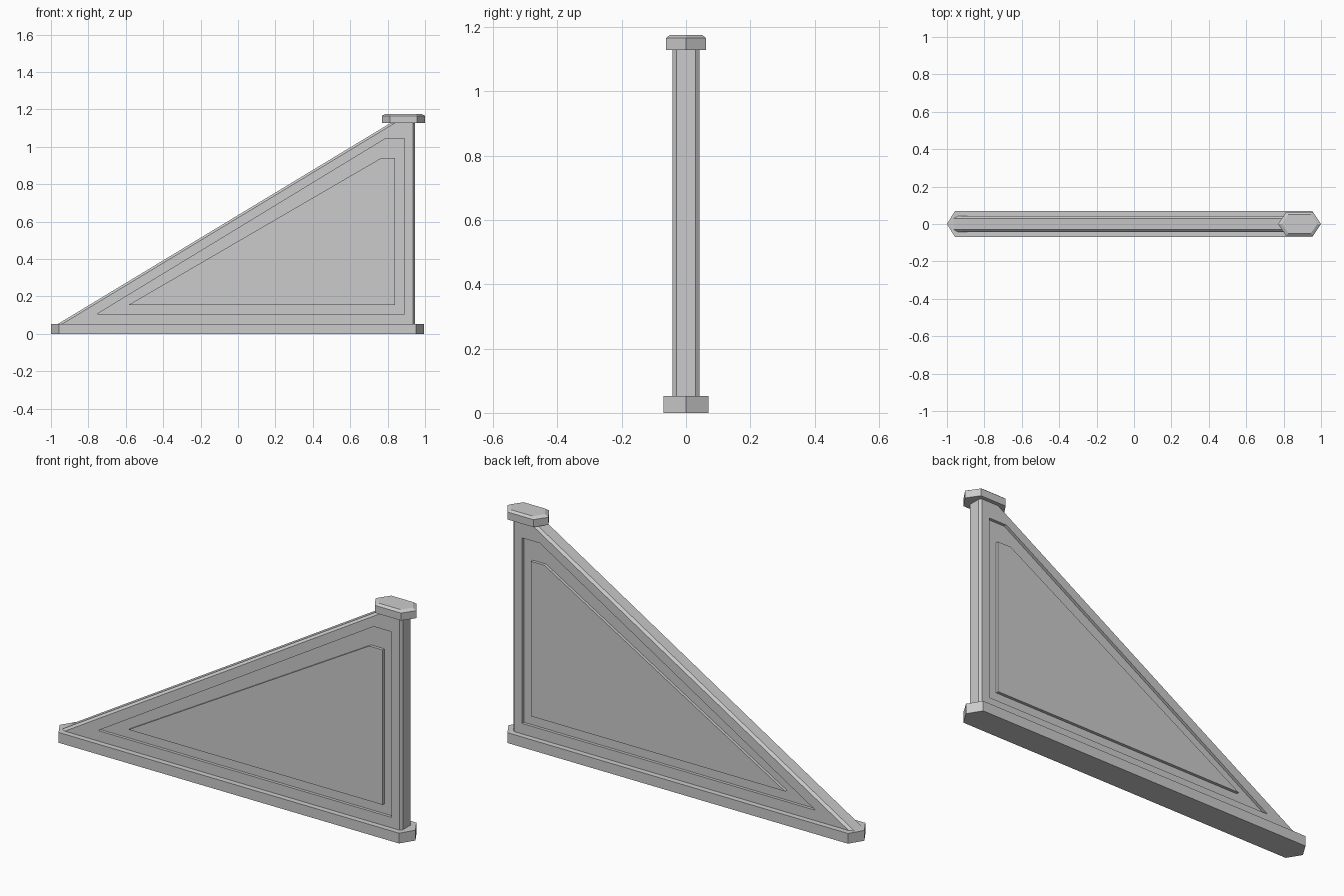
import bpy
import bmesh

cube = bpy.data.objects.get("Cube")
if cube:
    bpy.data.objects.remove(cube, do_unlink=True)

grey = bpy.data.materials.new("plain grey")
grey.use_nodes = True
colour = (0.6, 0.6, 0.6, 1)
grey.diffuse_color = colour
grey.node_tree.nodes["Principled BSDF"].inputs["Base Color"].default_value = colour


def loft(name, rings):
    """Join equal rings of points with quads and close both ends."""
    bm = bmesh.new()
    loops = [[bm.verts.new(p) for p in ring] for ring in rings]
    for a, b in zip(loops, loops[1:]):
        for i in range(len(a)):
            j = (i + 1) % len(a)
            bm.faces.new((a[i], a[j], b[j], b[i]))
    bm.faces.new(loops[0])
    bm.faces.new(loops[-1])
    bmesh.ops.recalc_face_normals(bm, faces=bm.faces)
    mesh = bpy.data.meshes.new(name)
    bm.to_mesh(mesh)
    bm.free()
    mesh.materials.append(grey)
    obj = bpy.data.objects.new(name, mesh)
    bpy.context.collection.objects.link(obj)
    return obj


def outline(left, right, bottom, top, shoulder):
    """Triangular wall outline with its upper corner cut flat."""
    return [(left, bottom), (right, bottom), (right, top), (shoulder, top)]


def hexagon(x0, x1, half, point, z):
    """Long hexagon with a point at each end."""
    return [(x0, 0, z), (x0 + point, -half, z), (x1 - point, -half, z),
            (x1, 0, z), (x1 - point, half, z), (x0 + point, half, z)]


# Wall: chamfered rim, sunk groove and raised centre panel on both faces
rim = outline(-0.968, 0.945, 0.05, 1.13, 0.82)
face = outline(-0.945, 0.935, 0.05, 1.13, 0.843)
groove = outline(-0.755, 0.89, 0.105, 1.045, 0.79)
panel = outline(-0.585, 0.84, 0.155, 0.94, 0.765)
front = [(rim, 0.03), (face, 0.042), (groove, 0.042),
         (groove, 0.027), (panel, 0.027), (panel, 0.042)]
layers = [(s, -y) for s, y in reversed(front)] + front
loft("wall_panel", [[(x, y, z) for x, z in s] for s, y in layers])

# Base plinth
loft("base_plinth", [hexagon(-1, 0.995, 0.07, 0.043, z) for z in (0, 0.052)])

# Post cap with a bevelled top
loft("post_cap", [hexagon(0.77, 1, 0.062, 0.042, 1.128),
                  hexagon(0.77, 1, 0.062, 0.042, 1.166),
                  hexagon(0.79, 0.98, 0.05, 0.035, 1.176)])
